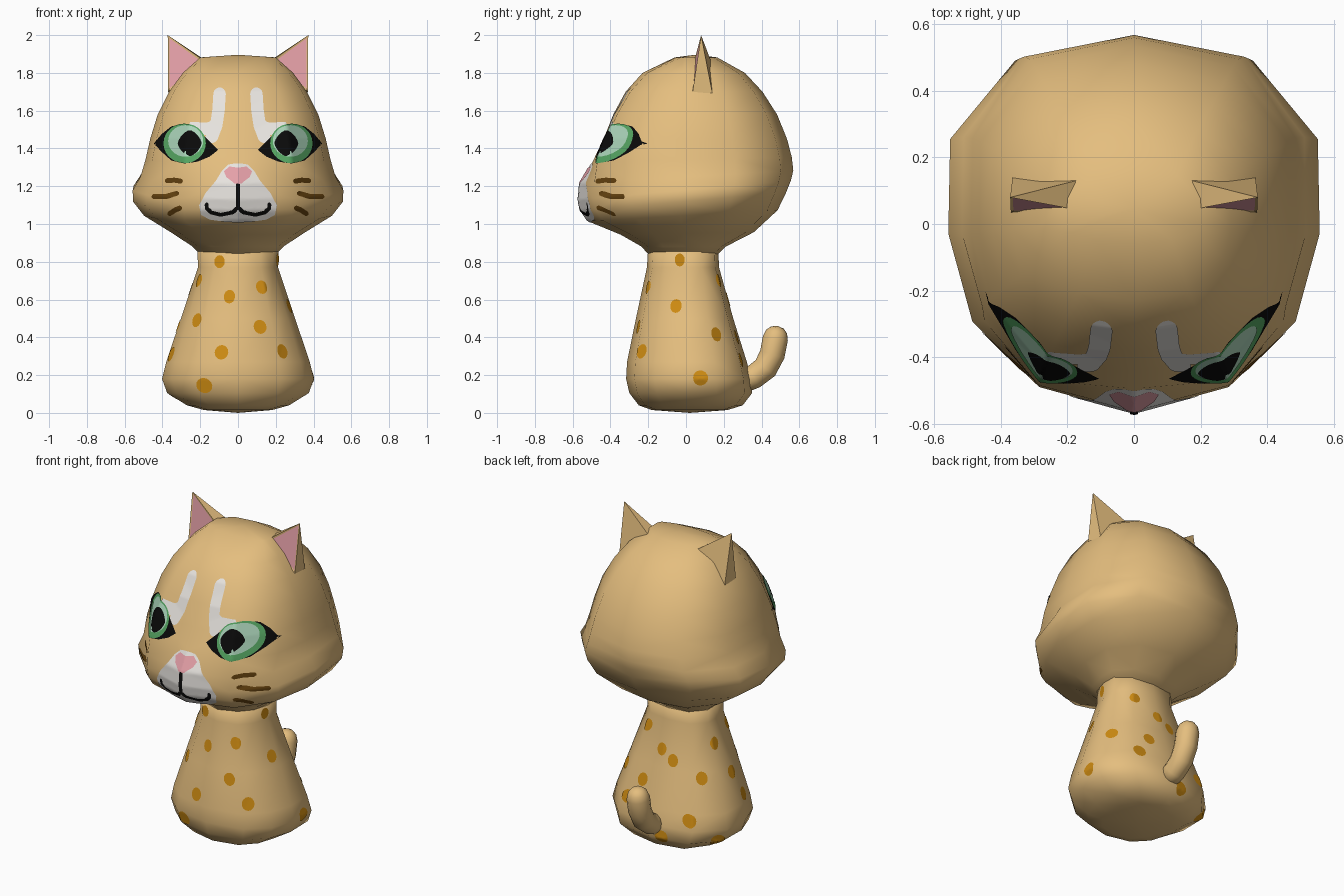
import bpy, bmesh, math
from mathutils import Vector
from mathutils.bvhtree import BVHTree

if "Cube" in bpy.data.objects:
    bpy.data.objects.remove(bpy.data.objects["Cube"])


def material(name, rgb):
    m = bpy.data.materials.new(name)
    m.diffuse_color = (*rgb, 1)
    m.use_nodes = True
    m.node_tree.nodes["Principled BSDF"].inputs["Base Color"].default_value = m.diffuse_color
    return m


TAN = material("tan fur", (0.78, 0.515, 0.21))
ORANGE = material("orange spots", (0.62, 0.26, 0.006))
WHITE = material("white fur", (0.85, 0.82, 0.78))
PINK = material("pink skin", (0.78, 0.35, 0.39))
GREEN = material("green iris rim", (0.09, 0.37, 0.12))
LIGHT = material("pale green iris", (0.40, 0.65, 0.48))
BLACK = material("black", (0.003, 0.003, 0.003))
BROWN = material("brown whiskers", (0.13, 0.055, 0.005))


def finish(name, bm, mats, smooth=True):
    me = bpy.data.meshes.new(name)
    for f in bm.faces:
        f.smooth = smooth
    bm.to_mesh(me)
    for m in mats:
        me.materials.append(m)
    ob = bpy.data.objects.new(name, me)
    bpy.context.collection.objects.link(ob)
    return ob


def skin(bm, loops, start, end):
    """Bridge vertex loops and close both ends with a fan."""
    n = len(loops[0])
    for a, b in zip(loops, loops[1:]):
        for i in range(n):
            bm.faces.new((a[i], a[(i + 1) % n], b[(i + 1) % n], b[i]))
    for loop, tip in ((loops[0], start), (loops[-1], end)):
        v = bm.verts.new(tip)
        for i in range(n):
            bm.faces.new((loop[i], loop[(i + 1) % n], v))
    bmesh.ops.recalc_face_normals(bm, faces=bm.faces)
    bmesh.ops.triangulate(bm, faces=bm.faces)


def loft(name, rings, start, end, tilt=0.0):
    """Twelve-sided loft; ring = z, half width, back y, front y, front corner y."""
    bm = bmesh.new()
    loops = []
    for z, w, yb, yf, yc in rings:
        boxy = z > 1.3                      # the upper face is squarer
        half = [(0, yb), (.64 * w, .885 * yb), (.99 * w, .46 * yb), (w, .05 * yf),
                ((.93 if boxy else .87) * w, (.53 if boxy else .6) * yc),
                (min(.57 * w, .285), yc), (0, yf)]
        pts = half + [(-x, y) for x, y in half[5:0:-1]]
        k = tilt * max(0, 1 - abs(z - 1.15) / 0.25)
        loops.append([bm.verts.new((x, y, z + k * y)) for x, y in pts])
    skin(bm, loops, start, end)
    finish(name, bm, [TAN])
    return BVHTree.FromBMesh(bm)


# Head and body
head = loft("head", [
    (.84, .20, .17, -.20, -.165), (.88, .24, .21, -.235, -.20), (.95, .345, .36, -.345, -.29),
    (1.045, .497, .485, -.52, -.44), (1.12, .555, .53, -.557, -.48), (1.18, .558, .555, -.568, -.49),
    (1.25, .517, .568, -.56, -.485), (1.34, .49, .56, -.495, -.47),
    (1.45, .465, .535, -.437, -.425), (1.58, .425, .482, -.385, -.365),
    (1.70, .365, .405, -.32, -.295), (1.80, .292, .312, -.23, -.205),
    (1.882, .20, .165, -.06, -.05)], (0, 0, .84), (0, .05, 1.896), tilt=.10)

body = loft("body", [(z, w, yb, yf, yf * .86) for z, w, yb, yf in [
    (.015, .18, .22, -.18), (.04, .27, .30, -.25), (.105, .375, .35, -.30),
    (.18, .402, .345, -.317), (.27, .38, .322, -.312), (.5, .302, .25, -.265),
    (.77, .212, .175, -.207), (.88, .215, .17, -.2)]], (0, .02, 0), (0, 0, .9))

# Tail, a bent tube with a round tip
path = [(.29, .165, .064), (.36, .192, .064), (.42, .238, .066), (.457, .31, .067),
        (.473, .395, .067), (.48, .43, .056), (.484, .452, .034)]
bm = bmesh.new()
loops = []
for i, (y, z, r) in enumerate(path):
    a, b = path[max(i - 1, 0)], path[min(i + 1, len(path) - 1)]
    t = Vector((0, b[0] - a[0], b[1] - a[1])).normalized()
    nrm = Vector((0, -t.z, t.y))
    loops.append([bm.verts.new(Vector((0, y, z)) + r * (
        math.cos(q * math.tau / 14) * nrm + math.sin(q * math.tau / 14) * Vector((1, 0, 0))))
        for q in range(14)])
skin(bm, loops, (0, .29, .165), (0, .486, .46))
finish("tail", bm, [TAN])

# Ears: pyramids with a pink inset front face
for side, s in (("left", -1), ("right", 1)):
    bm = bmesh.new()
    base = [bm.verts.new((s * x, y, z)) for x, y, z in
            [(.365, .14, 1.69), (.37, .035, 1.70), (.185, .045, 1.868), (.175, .13, 1.868)]]
    tip = bm.verts.new((s * .372, .08, 2.0))
    sides = [bm.faces.new((base[i], base[(i + 1) % 4], tip)) for i in range(4)]
    bm.faces.new(base)
    bmesh.ops.recalc_face_normals(bm, faces=bm.faces)
    bmesh.ops.inset_individual(bm, faces=[sides[1]], thickness=.018, depth=-.003)
    for f in bm.faces:
        f.material_index = int(f == sides[1])
    finish(side + "_ear", bm, [TAN, PINK], smooth=False)


# Painted markings: thin patches drawn in 2D, then projected on a surface
def blob(outline, rings=12):
    """Star-shaped filled patch from an outline."""
    cx = sum(p[0] for p in outline) / len(outline)
    cz = sum(p[1] for p in outline) / len(outline)
    edge = []
    for i, (x, z) in enumerate(outline):
        x2, z2 = outline[(i + 1) % len(outline)]
        k = max(1, round(math.hypot(x2 - x, z2 - z) / .012))
        edge += [(x + (x2 - x) * j / k, z + (z2 - z) * j / k) for j in range(k)]
    n = len(edge)
    verts = [(cx, cz)] + [(cx + (x - cx) * r / rings, cz + (z - cz) * r / rings)
                          for r in range(1, rings + 1) for x, z in edge]
    faces = [(0, 1 + i, 1 + (i + 1) % n) for i in range(n)]
    for r in range(rings - 1):
        o = 1 + r * n
        faces += [(o + i, o + n + i, o + n + (i + 1) % n, o + (i + 1) % n) for i in range(n)]
    return verts, faces


def oval(cx, cz, rx, rz, n=28, power=1.0, rings=12):
    def c(v):
        return math.copysign(abs(v) ** power, v)
    return blob([(cx + rx * c(math.cos(i * math.tau / n)), cz + rz * c(math.sin(i * math.tau / n)))
                 for i in range(n)], rings)


def stroke(pts, width):
    """Ribbon with rounded ends along a polyline."""
    line = []
    for a, b in zip(pts, pts[1:]):
        k = max(2, round(math.dist(a, b) / .006))
        line += [(a[0] + (b[0] - a[0]) * j / k, a[1] + (b[1] - a[1]) * j / k) for j in range(k)]
    line.append(pts[-1])
    verts = []
    for i, p in enumerate(line):
        a, b = line[max(i - 2, 0)], line[min(i + 2, len(line) - 1)]
        d = math.dist(a, b)
        e = min(1, min(math.dist(p, line[0]), math.dist(p, line[-1])) / (width / 2))
        h = width / 2 * max(.25, math.sqrt(1 - (1 - e) ** 2))
        for q in (-1, -.5, 0, .5, 1):
            verts.append((p[0] - (b[1] - a[1]) / d * h * q, p[1] + (b[0] - a[0]) / d * h * q))
    faces = [(5 * i + j, 5 * i + j + 1, 5 * i + j + 6, 5 * i + j + 5)
             for i in range(len(line) - 1) for j in range(4)]
    return verts, faces


def face_ray(s):
    return lambda u, v: (Vector((s * u, -2, v)), Vector((0, 1, 0)))


def body_ray(angle, z):
    d = Vector((math.cos(angle), math.sin(angle), 0))
    t = Vector((-d.y, d.x, 0))
    return lambda u, v: (2 * d + u * t + Vector((0, 0, z + v)), -d)


def plate(name, mat, tree, patches, layer=0):
    bm = bmesh.new()
    for (verts, faces), ray in patches:
        new = []
        for u, v in verts:
            o, d = ray(u, v)
            hit, nrm, _, _ = tree.ray_cast(o, d)
            if hit is None:
                hit, nrm, _, _ = tree.find_nearest(o)
            new.append(bm.verts.new(hit + nrm * (.003 + .0017 * layer)))
        for f in faces:
            face = bm.faces.new([new[i] for i in f])
            face.normal_update()
            if face.normal.dot(d) > 0:
                face.normal_flip()
    finish(name, bm, [mat])


# Eyes, brows, whiskers on both sides
for side, s in (("left", -1), ("right", 1)):
    R = face_ray(s)
    plate(side + "_brow", WHITE, head, [
        (stroke([(.095, 1.72), (.103, 1.60), (.115, 1.52), (.15, 1.43)], .066), R),
        (blob([(.10, 1.56), (.135, 1.55), (.165, 1.535), (.25, 1.54), (.27, 1.50),
               (.19, 1.47), (.13, 1.47)]), R)])
    plate(side + "_eye_outline", BLACK, head, [(blob([
        (.442, 1.425), (.40, 1.475), (.35, 1.515), (.28, 1.53), (.22, 1.51), (.165, 1.45),
        (.105, 1.39), (.15, 1.355), (.21, 1.33), (.28, 1.32), (.35, 1.335), (.40, 1.38)]), R)], 1)
    plate(side + "_iris_rim", GREEN, head, [(oval(.280, 1.425, .110, .104), R)], 2)
    plate(side + "_iris", LIGHT, head, [(oval(.274, 1.437, .09, .083), R)], 3)
    plate(side + "_pupil", BLACK, head, [(oval(.252, 1.424, .06, .068, power=1.35), R)], 4)
    plate(side + "_whiskers", BROWN, head, [(stroke(p, .026), R) for p in (
        [(.29, 1.225), (.335, 1.232), (.385, 1.228)],
        [(.31, 1.165), (.38, 1.145), (.455, 1.145)],
        [(.295, 1.09), (.33, 1.075), (.37, 1.05)])])


# Muzzle, nose and mouth, mirrored about the centre
def symmetric(half):
    return half + [(-x, z) for x, z in reversed(half) if x > 0]


F = face_ray(1)
plate("muzzle", WHITE, head, [(blob(symmetric([
    (0, 1.32), (.05, 1.315), (.085, 1.28), (.115, 1.23), (.17, 1.165), (.205, 1.10),
    (.195, 1.05), (.15, 1.025), (.08, 1.015), (0, 1.01)])), F)])
plate("nose", PINK, head, [(blob(symmetric([
    (0, 1.295), (.045, 1.302), (.073, 1.275), (.06, 1.245), (.02, 1.215), (0, 1.21)])), F)], 2)
smile = [(0, 1.09), (.025, 1.065), (.09, 1.052), (.14, 1.064), (.164, 1.085), (.165, 1.115)]
plate("mouth", BLACK, head, [(stroke([(0, 1.215), (0, 1.075)], .02), F),
                             (stroke(smile, .02), face_ray(1)),
                             (stroke(smile, .02), face_ray(-1))], 2)

# Body spots: compass angle in degrees and height
spots = [(-118, .80), (-153, .70), (-58, .665), (-101, .615), (-139, .49), (-65, .455),
         (-107, .32), (-45, .325), (-123, .145), (-9, .81), (-11, .565), (28, .415), (11, .185),
         (51, .70), (87, .60), (107, .55), (163, .65), (142, .47), (180, .46),
         (67, .40), (128, .24), (190, .31), (101, .115), (152, .11), (55, .28)]
plate("body_spots", ORANGE, body, [
    (oval(0, 0, .043 - .02 * z, .041 - .008 * z, 16, rings=5), body_ray(math.radians(a), z))
    for a, z in spots])
